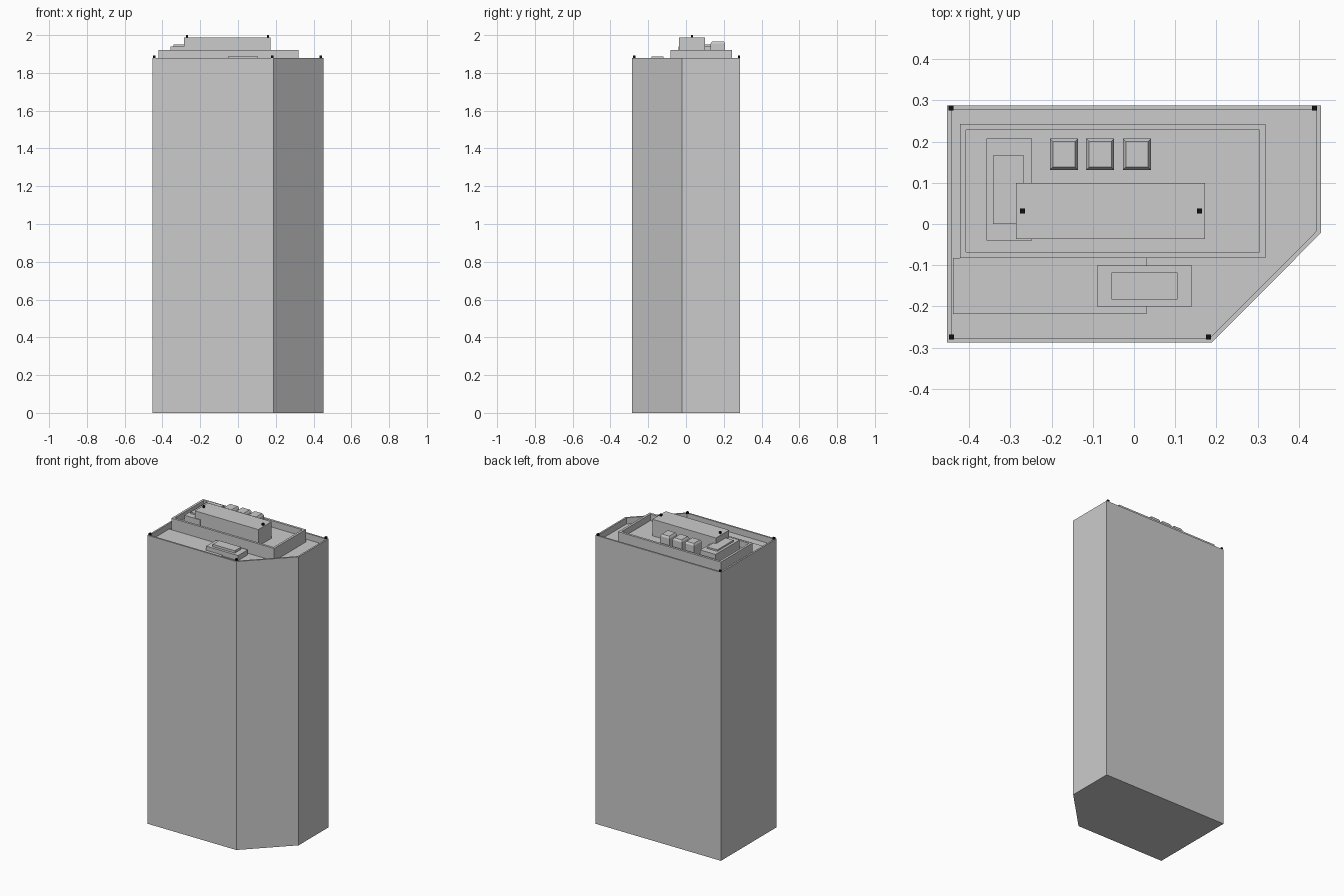
import bpy, bmesh

if "Cube" in bpy.data.objects:
    bpy.data.objects.remove(bpy.data.objects["Cube"])

black = bpy.data.materials.new("black")
black.diffuse_color = (0.005, 0.005, 0.005, 1)
black.use_nodes = True
black.node_tree.nodes["Principled BSDF"].inputs["Base Color"].default_value = black.diffuse_color


def prism(name, pts, z0, z1, rim=0, floor=0, taper=0, rise=0):
    """Extruded outline; optional recessed top behind a rim, or tapered cap."""
    bm = bmesh.new()
    base = bm.faces.new([bm.verts.new((x, y, z0)) for x, y in pts])
    geom = bmesh.ops.extrude_face_region(bm, geom=[base], use_keep_orig=True)["geom"]
    top = [g for g in geom if isinstance(g, bmesh.types.BMFace)][0]
    for v in top.verts:
        v.co.z = z1
    bmesh.ops.recalc_face_normals(bm, faces=bm.faces[:])
    if rim or taper:
        bmesh.ops.inset_region(bm, faces=[top], thickness=rim or taper, use_even_offset=True)
    if taper:
        for v in top.verts:
            v.co.z = z1 + rise
    if rim:
        top = bmesh.ops.extrude_discrete_faces(bm, faces=[top])["faces"][0]
        for v in top.verts:
            v.co.z = floor
    me = bpy.data.meshes.new(name)
    bm.to_mesh(me)
    bm.free()
    ob = bpy.data.objects.new(name, me)
    bpy.context.collection.objects.link(ob)
    return ob


def box(name, x0, x1, y0, y1, z0, z1, **kw):
    return prism(name, [(x0, y0), (x1, y0), (x1, y1), (x0, y1)], z0, z1, **kw)


DECK, PENT = 1.84, 1.88

# Tower with cut corner and roof parapet
prism("tower", [(-.453, -.287), (.189, -.287), (.453, -.022), (.453, .287), (-.453, .287)],
      0, 1.88, rim=.011, floor=DECK)

# Penthouse tier with its own parapet
box("penthouse", -.422, .319, -.083, .243, DECK, 1.922, rim=.015, floor=PENT)
box("lift_housing", -.286, .172, -.036, .1, PENT, 1.988)

# Stepped side plant
box("side_plant_base", -.358, -.247, -.04, .207, PENT, 1.941)
box("side_plant_top", -.342, -.267, 0, .166, 1.941, 1.951)

# Three cooling units
for i, x in enumerate((-.17, -.082, .007)):
    box(f"cooling_unit_{i}", x - .034, x + .034, .131, .207, PENT, 1.955,
        taper=.007, rise=.012)

# Lower roof pad and stepped plant
box("roof_pad", -.439, .03, -.218, -.083, DECK, 1.846)
box("front_plant_base", -.09, .141, -.2, -.101, DECK, 1.873)
box("front_plant_top", -.054, .105, -.183, -.118, 1.873, 1.888)

# Warning lights
lights = [(-.444, .281, 1.88), (.438, .281, 1.88), (-.442, -.274, 1.88),
          (.181, -.274, 1.88), (-.27, .032, 1.988), (.159, .032, 1.988)]
for i, (x, y, z) in enumerate(lights):
    ob = box(f"warning_light_{i}", x - .006, x + .006, y - .006, y + .006, z - .001, z + .012)
    ob.data.materials.append(black)
